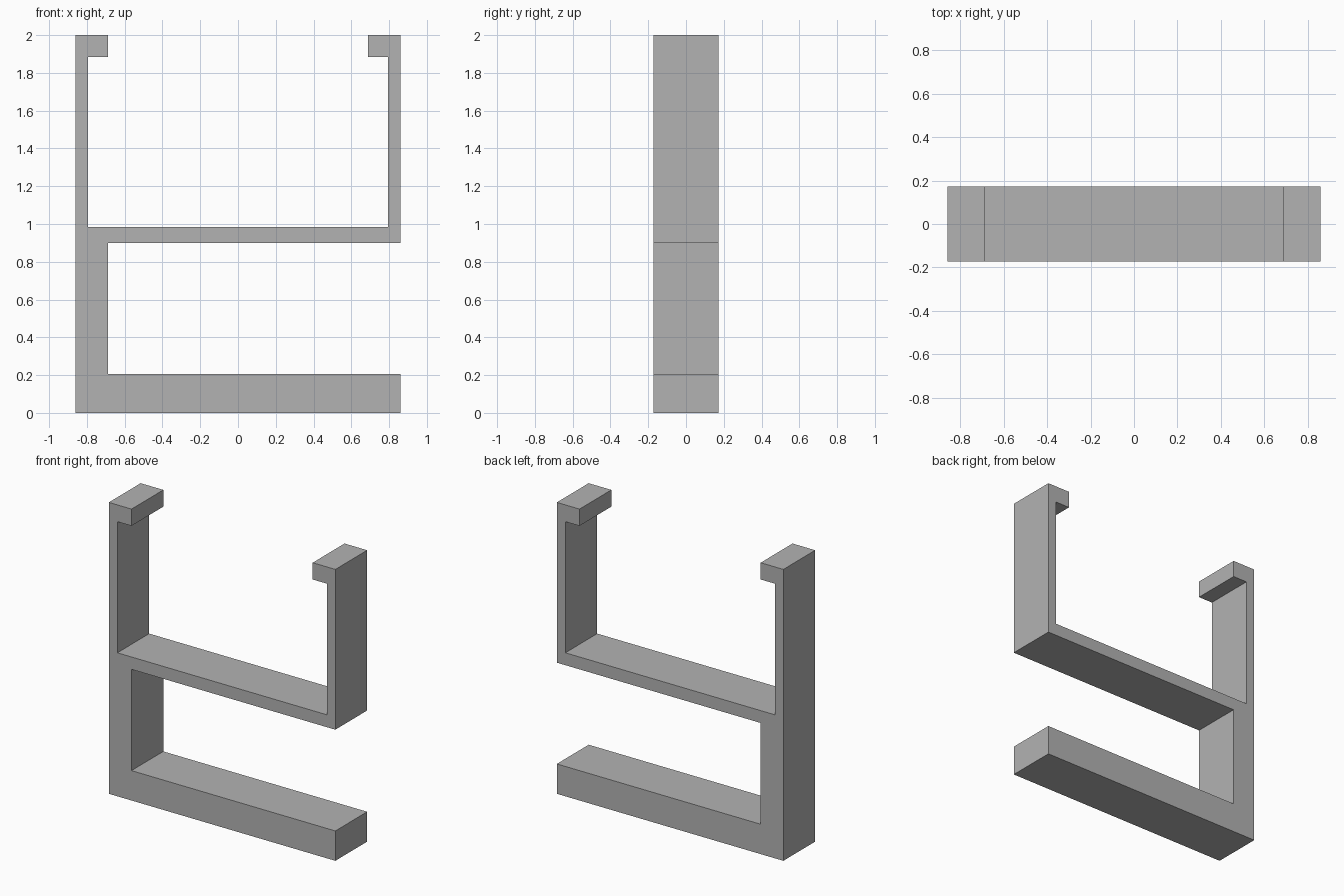
import bpy
import bmesh
from mathutils import Vector

cube = bpy.data.objects.get("Cube")
if cube:
    bpy.data.objects.remove(cube, do_unlink=True)

# Main dimensions
SIDE = 0.86         # outer half width
WALL = 0.795        # inner face of the thin upper walls
LIP = 0.688         # inner end of the hooked lips and thick lower wall
DEPTH = 0.345
TOP, LIP_Z = 2.0, 1.885
SHELF_TOP, SHELF_Z = 0.985, 0.90
BASE_TOP = 0.205

# Plain grey material
grey = bpy.data.materials.new("plain_grey")
grey.use_nodes = True
colour = (0.45, 0.45, 0.45, 1)
grey.diffuse_color = colour
grey.node_tree.nodes["Principled BSDF"].inputs["Base Color"].default_value = colour


def extrude_profile(name, outline, depth, material):
    """Extrude an x-z outline along y, centred on y = 0."""
    bm = bmesh.new()
    face = bm.faces.new([bm.verts.new((x, -depth / 2, z)) for x, z in outline])
    result = bmesh.ops.extrude_face_region(bm, geom=[face])
    back = [v for v in result["geom"] if isinstance(v, bmesh.types.BMVert)]
    bmesh.ops.translate(bm, verts=back, vec=Vector((0, depth, 0)))
    bmesh.ops.recalc_face_normals(bm, faces=bm.faces)
    mesh = bpy.data.meshes.new(name)
    bm.to_mesh(mesh)
    bm.free()
    mesh.materials.append(material)
    obj = bpy.data.objects.new(name, mesh)
    bpy.context.collection.objects.link(obj)
    return obj


# Upper tray: inside of the right wall and lip, mirrored for the left
inner_side = [(-SIDE, TOP), (-LIP, TOP), (-LIP, LIP_Z), (-WALL, LIP_Z), (-WALL, SHELF_TOP)]
tray = inner_side + [(-x, z) for x, z in reversed(inner_side)]

# Lower arm: underside of the shelf, thick wall and base bar
lower_arm = [(SIDE, SHELF_Z), (-LIP, SHELF_Z), (-LIP, BASE_TOP),
             (SIDE, BASE_TOP), (SIDE, 0), (-SIDE, 0)]

extrude_profile("bracket", tray + lower_arm, DEPTH, grey)
